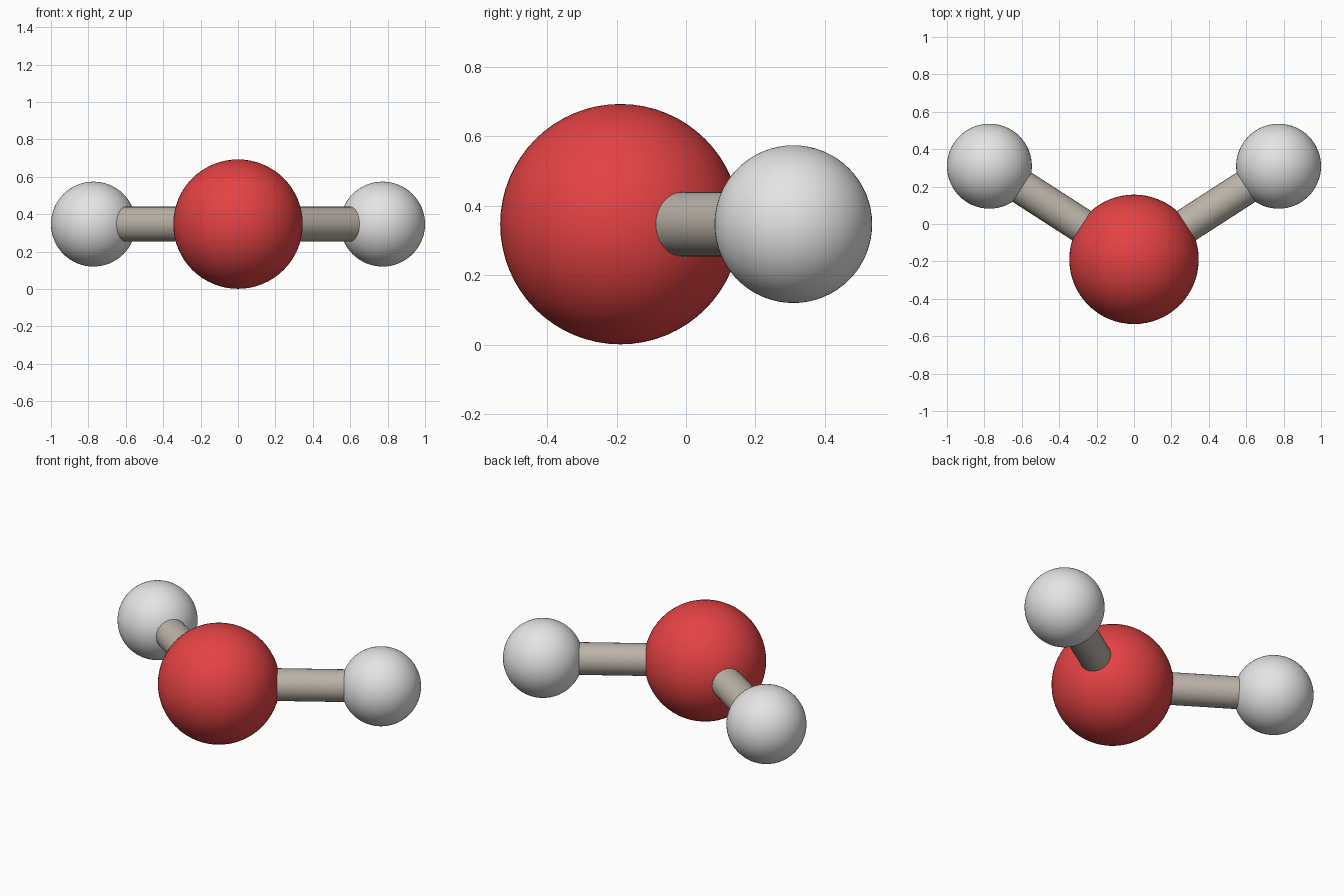
import bpy
from mathutils import Vector

if "Cube" in bpy.data.objects:
    bpy.data.objects.remove(bpy.data.objects["Cube"])

# Main dimensions
Z = 0.347
O_POS, O_R = Vector((0, -0.189, Z)), 0.346
H_R, H_X, H_Y = 0.227, 0.773, 0.309
BOND_R = 0.093


def material(name, rgb):
    m = bpy.data.materials.new(name)
    m.diffuse_color = (*rgb, 1)
    m.use_nodes = True
    m.node_tree.nodes["Principled BSDF"].inputs["Base Color"].default_value = m.diffuse_color
    return m


red = material("oxygen red", (0.78, 0.055, 0.057))
white = material("hydrogen white", (0.78, 0.78, 0.78))
grey = material("bond warm grey", (0.50, 0.45, 0.39))


def finish(name, mat):
    ob = bpy.context.object
    ob.name = name
    ob.data.materials.append(mat)
    bpy.ops.object.shade_smooth_by_angle()
    return ob


def atom(name, pos, radius, mat):
    bpy.ops.mesh.primitive_uv_sphere_add(segments=64, ring_count=32, radius=radius, location=pos)
    return finish(name, mat)


def bond(name, a, b):
    bpy.ops.mesh.primitive_cylinder_add(vertices=32, radius=BOND_R, depth=(b - a).length,
                                        location=(a + b) / 2)
    ob = finish(name, grey)
    ob.rotation_euler = (b - a).to_track_quat('Z', 'Y').to_euler()


# Central atom, then a mirrored pair of outer atoms with their bonds
atom("oxygen_atom", O_POS, O_R, red)
for side, label in ((-1, "left"), (1, "right")):
    pos = Vector((side * H_X, H_Y, Z))
    atom("hydrogen_atom_" + label, pos, H_R, white)
    bond("bond_" + label, O_POS, pos)
